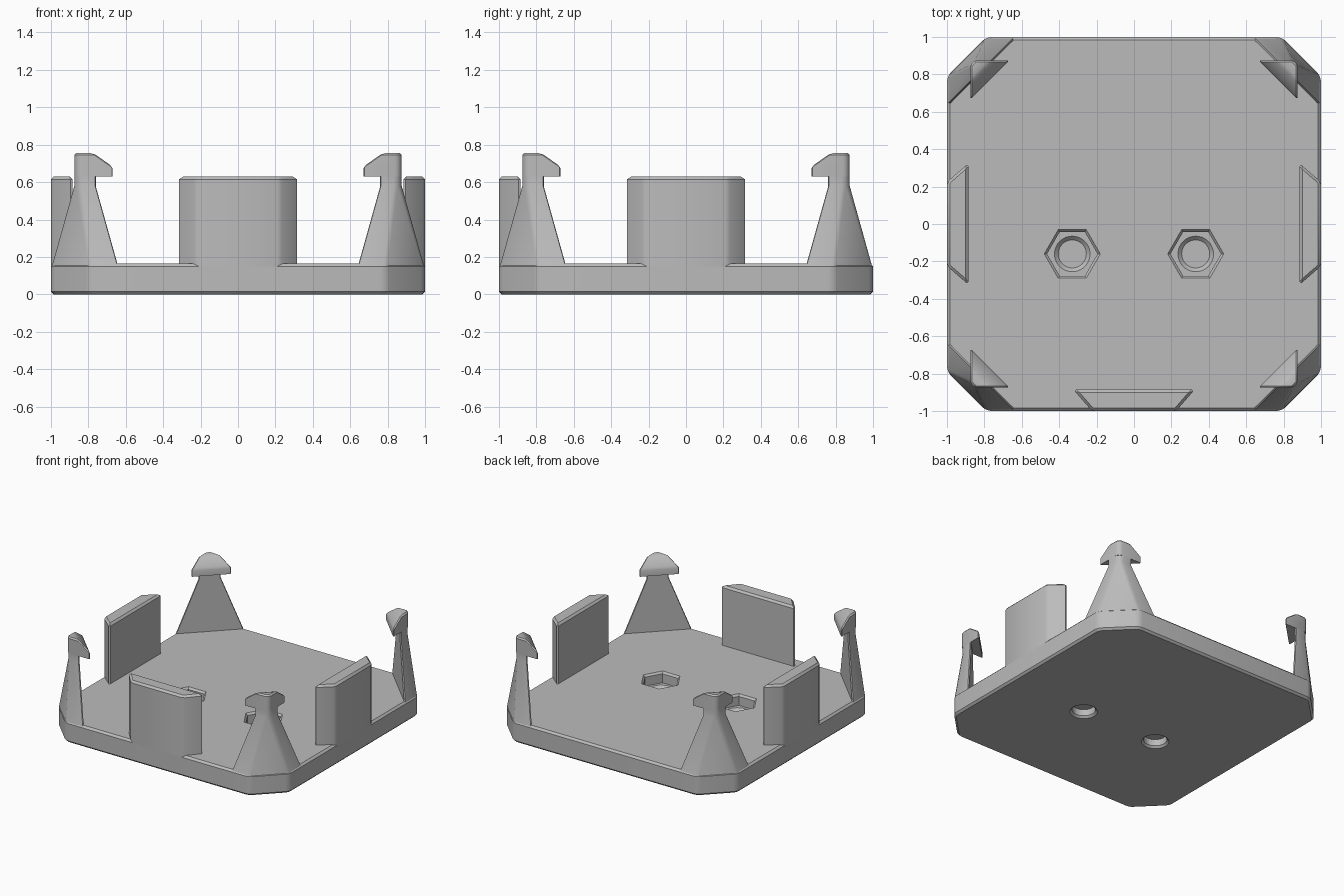
import bpy, bmesh
from math import cos, sin, pi, radians

old = bpy.data.objects.get("Cube")
if old:
    bpy.data.objects.remove(old, do_unlink=True)

# Single plastic colour
grey = bpy.data.materials.new("grey_plastic")
grey.use_nodes = True
GREY = (0.5, 0.5, 0.5, 1)
grey.diffuse_color = GREY
grey.node_tree.nodes["Principled BSDF"].inputs["Base Color"].default_value = GREY


def loft(bm, rings):
    """Skin a closed stack of (height, outline) rings."""
    rows = [[bm.verts.new((x, y, z)) for x, y in pts] for z, pts in rings]
    n = len(rows[0])
    for a, b in zip(rows, rows[1:]):
        for i in range(n):
            j = (i + 1) % n
            bm.faces.new((a[i], a[j], b[j], b[i]))
    bm.faces.new(rows[0][::-1])
    bm.faces.new(rows[-1])
    bmesh.ops.recalc_face_normals(bm, faces=bm.faces[:])


def soften(bm, width, keep, segments=1):
    """Bevel the sharp edges accepted by the keep rule."""
    edges = [e for e in bm.edges if e.calc_face_angle(0) > 0.4 and keep(e)]
    bmesh.ops.bevel(bm, geom=edges, offset=width, offset_type='OFFSET',
                    segments=segments, profile=0.5, affect='EDGES', clamp_overlap=True)


def flat_at(e, z):
    return all(abs(v.co.z - z) < 1e-4 for v in e.verts)


def make_mesh(name, bm):
    mesh = bpy.data.meshes.new(name)
    bm.to_mesh(mesh)
    bm.free()
    mesh.materials.append(grey)
    return mesh


def place(name, mesh, turn=0):
    ob = bpy.data.objects.new(name, mesh)
    ob.rotation_euler.z = radians(turn)
    bpy.context.collection.objects.link(ob)
    return ob


def select(ob):
    bpy.ops.object.select_all(action='DESELECT')
    ob.select_set(True)
    bpy.context.view_layer.objects.active = ob


def circle(r, n, cx, cy):
    return [(cx + r * cos(2 * pi * i / n), cy + r * sin(2 * pi * i / n)) for i in range(n)]


TOP, RIM, EDGE = 0.165, 0.15, 0.015

# Base plate: square with cut corners, rounded uprights and chamfered rims
c = 0.79
outline = [(1, -c), (1, c), (c, 1), (-c, 1), (-1, c), (-1, -c), (-c, -1), (c, -1)]
bm = bmesh.new()
loft(bm, [(0, outline), (TOP, outline)])
soften(bm, 0.03, lambda e: not flat_at(e, 0) and not flat_at(e, TOP), 3)
soften(bm, EDGE, lambda e: flat_at(e, 0) or flat_at(e, TOP))
base = place("base_plate", make_mesh("base_plate", bm))

# Hexagonal nut pockets and screw holes, each with chamfered mouths
FLOOR = 0.08
for hx in (-0.33, 0.33):
    cuts = [
        (6, (FLOOR, 0.135), (0.3, 0.135)),
        (6, (TOP - 0.025, 0.125), (TOP + 0.02, 0.17)),
        (40, (-0.1, 0.083), (0.12, 0.083)),
        (40, (-0.02, 0.118), (0.025, 0.073)),
        (40, (FLOOR - 0.02, 0.075), (FLOOR + 0.01, 0.105)),
    ]
    for sides, (z0, r0), (z1, r1) in cuts:
        bm = bmesh.new()
        loft(bm, [(z0, circle(r0, sides, hx, -0.16)), (z1, circle(r1, sides, hx, -0.16))])
        cutter = place("cutter", make_mesh("cutter", bm))
        cutter.hide_render = True
        mod = base.modifiers.new("cut", 'BOOLEAN')
        mod.operation, mod.solver, mod.object = 'DIFFERENCE', 'EXACT', cutter
        select(base)
        bpy.ops.object.modifier_apply(modifier=mod.name)
        bpy.data.objects.remove(cutter, do_unlink=True)

# Side walls: wider on the inside, chamfered on top
WALL = 0.63
plan = [(-0.225, -1), (0.225, -1), (0.325, -0.885), (-0.325, -0.885)]
bm = bmesh.new()
loft(bm, [(RIM, plan), (WALL, plan)])
soften(bm, EDGE, lambda e: not flat_at(e, RIM))
wall = make_mesh("wall", bm)
parts = [base]
for name, turn in (("front_wall", 0), ("left_wall", 90), ("right_wall", 270)):
    parts.append(place(name, wall, turn))


def wedge(tip, out, cut):
    """Corner outline, symmetric about the diagonal."""
    return [(tip, out), (cut, out), (out, cut), (out, tip)]


# Corner clips: tapered post carrying a hooked head
NECK, HEAD = 0.58, 0.63
neck = wedge(0.752, 0.875, 0.845)
bm = bmesh.new()
loft(bm, [(RIM, wedge(0.632, 0.995, c)), (NECK, neck), (HEAD, neck)])
soften(bm, 0.012, lambda e: not flat_at(e, RIM) and not flat_at(e, HEAD))
post = make_mesh("clip_post", bm)

hook = wedge(0.665, 0.875, 0.85)
bm = bmesh.new()
loft(bm, [(HEAD, hook), (0.685, hook), (0.755, wedge(0.765, 0.875, 0.85))])
soften(bm, 0.01, lambda e: not flat_at(e, HEAD))
head = make_mesh("clip_head", bm)

for i, corner in enumerate(("back_left", "back_right", "front_right", "front_left")):
    parts.append(place(corner + "_clip_post", post, 90 * i))
    parts.append(place(corner + "_clip_head", head, 90 * i))

for ob in parts:
    select(ob)
    bpy.ops.object.shade_smooth_by_angle(angle=radians(30))
